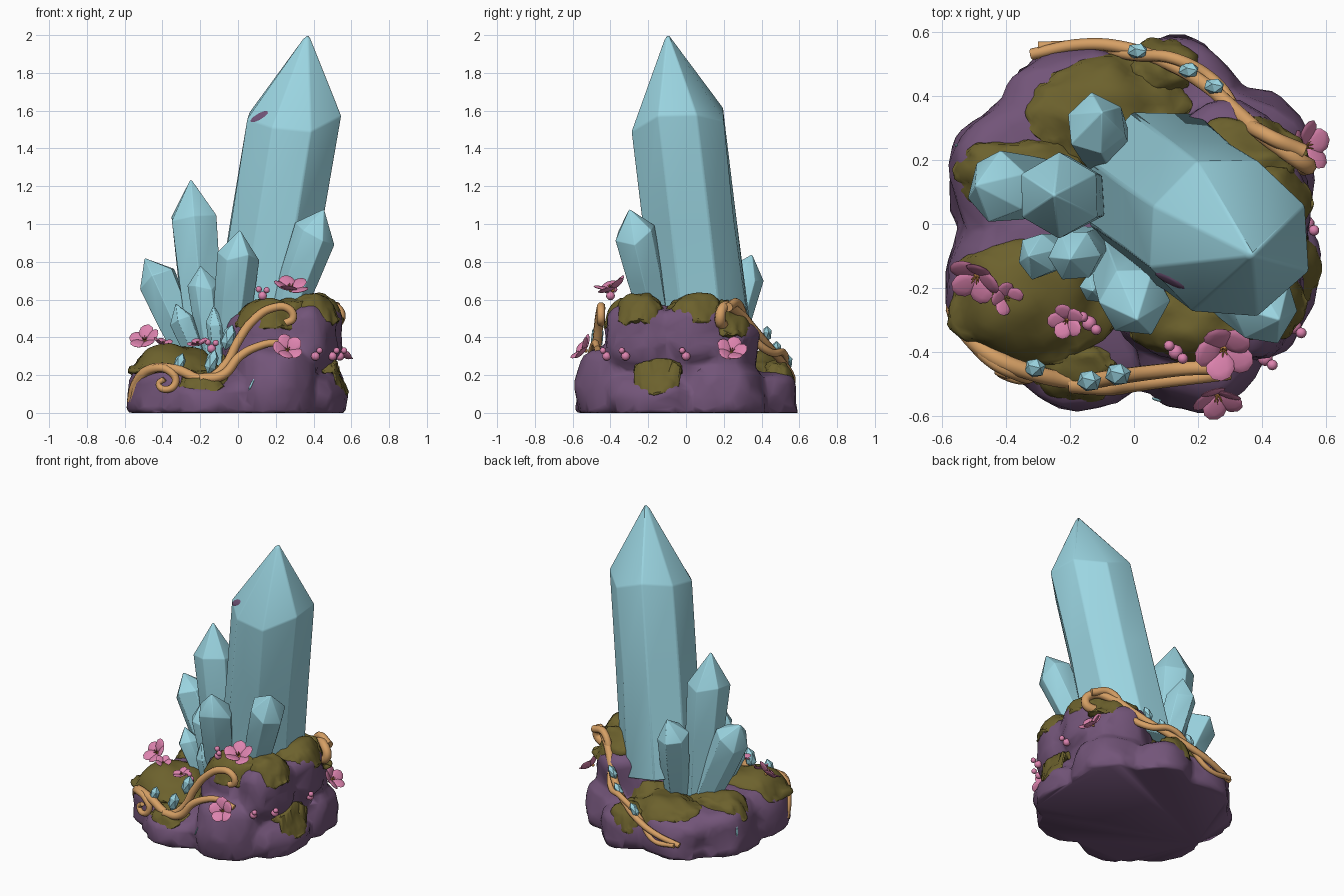
import bpy, bmesh, math, random
from mathutils import Vector, Matrix, noise
from mathutils.bvhtree import BVHTree

random.seed(4)
if "Cube" in bpy.data.objects:
    bpy.data.objects.remove(bpy.data.objects["Cube"])


def material(name, r, g, b):
    m = bpy.data.materials.new(name)
    m.use_nodes = True
    m.diffuse_color = (r, g, b, 1)
    m.node_tree.nodes["Principled BSDF"].inputs["Base Color"].default_value = (r, g, b, 1)
    return m


CRYSTAL = material("pale blue crystal", .33, .67, .76)
ROCK = material("purple rock", .17, .09, .19)
MOSS = material("olive moss", .15, .12, .026)
VINE = material("tan vine", .67, .35, .13)
PETAL = material("pink petal", .73, .23, .43)
HEART = material("amber flower heart", .55, .25, .06)


def smooth(obj, angle):
    bpy.ops.object.select_all(action='DESELECT')
    obj.select_set(True)
    bpy.context.view_layer.objects.active = obj
    bpy.ops.object.shade_smooth_by_angle(angle=math.radians(angle))


def finish(name, bm, mats, angle=40):
    bmesh.ops.recalc_face_normals(bm, faces=bm.faces[:])
    mesh = bpy.data.meshes.new(name)
    bm.to_mesh(mesh)
    bm.free()
    for m in mats:
        mesh.materials.append(m)
    obj = bpy.data.objects.new(name, mesh)
    bpy.context.collection.objects.link(obj)
    smooth(obj, angle)
    return obj


# Boulder: squared-off lumpy ball, cut flat at the ground
def boulder(bm, x, y, rx, ry, top, bottom=-.14):
    made = bmesh.ops.create_icosphere(bm, subdivisions=4, radius=1)
    seed = Vector((x, y, top)) * 9
    half = (top - bottom) / 2
    for v in made["verts"]:
        d = v.co.normalized()
        k = (math.hypot(d.x, d.y) ** 4 + d.z ** 4) ** -.25
        k *= 1.02 + .13 * noise.noise(d * 1.6 + seed) + .07 * noise.noise(d * 3 + seed)
        v.co = (x + d.x * k * rx, y + d.y * k * ry, max(top - half + d.z * k * half, 0))


# Moss cushion: ragged pad draped over the rock below it
def moss(name, ground, x, y, z, rx, ry):
    bm = bmesh.new()
    bmesh.ops.create_icosphere(bm, subdivisions=4, radius=1)
    seed = Vector((x, y, z)) * 13
    for v in bm.verts:
        d = v.co.normalized()
        flat = Vector((d.x, d.y, 0))
        rim = flat.length ** 4
        k = 1 + .18 * noise.noise(flat * 1.6 + seed) + .07 * noise.noise(flat * 6 + seed)
        px, py = x + d.x * k * rx, y + d.y * k * ry
        hit = ground.ray_cast(Vector((px, py, 1)), Vector((0, 0, -1)))[0]
        level = min(max(hit.z if hit else 0, z - .08), z + .04)
        h = d.z * (.045 if d.z > 0 else .03) + .012 - .02 * rim
        h += .02 * rim * noise.noise(flat * 6 + seed) + .014 * noise.noise(d * 2 + seed)
        v.co = (px, py, level + h)
    finish(name, bm, [MOSS], 60)


# Crystal: irregular prism along its axis, ending in an off-centre point
def crystal(name, base, shoulder, tip, r, start, sides=6, foot=.7):
    base, shoulder, tip = Vector(base), Vector(shoulder), Vector(tip)
    turn = Vector((0, 0, 1)).rotation_difference(shoulder - base)
    wobble = [random.uniform(.97, 1.06) for _ in range(sides)]
    lift = [random.uniform(-.25, .25) * r for _ in range(sides)]
    bm = bmesh.new()
    rings = []
    for t, scale in ((0, foot), (.55, (foot + 2) / 3), (1, 1)):
        ring = []
        for i in range(sides):
            a = math.tau * (i + start) / sides
            rr = r * scale * wobble[i] * random.uniform(.97, 1.03)
            local = Vector((math.cos(a) * rr, math.sin(a) * rr, lift[i] * t))
            ring.append(bm.verts.new(base.lerp(shoulder, t) + turn @ local))
        rings.append(ring)
    point = bm.verts.new(tip)
    bm.faces.new(rings[0])
    for i in range(sides):
        j = (i + 1) % sides
        for lo, hi in zip(rings, rings[1:]):
            bm.faces.new((lo[i], lo[j], hi[j], hi[i]))
        bm.faces.new((rings[-1][i], rings[-1][j], point))
    obj = finish(name, bm, [CRYSTAL], 42)
    bevel = obj.modifiers.new("soft edges", 'BEVEL')
    bevel.width = r * .03
    bevel.segments = 2
    bevel.limit_method = 'ANGLE'
    bevel.angle_limit = math.radians(25)
    return obj


# Vine: tapered round curve through the points, turned into a mesh
def vine(name, points, thick, end=.6):
    cu = bpy.data.curves.new(name, 'CURVE')
    cu.dimensions = '3D'
    cu.bevel_depth = thick
    cu.bevel_resolution = 2
    cu.resolution_u = 7
    cu.use_fill_caps = True
    sp = cu.splines.new('BEZIER')
    sp.bezier_points.add(len(points) - 1)
    for i, (bp, p) in enumerate(zip(sp.bezier_points, points)):
        bp.co = p
        bp.handle_left_type = bp.handle_right_type = 'AUTO'
        bp.radius = 1 + (end - 1) * i / (len(points) - 1)
    cu.materials.append(VINE)
    obj = bpy.data.objects.new(name, cu)
    bpy.context.collection.objects.link(obj)
    bpy.ops.object.select_all(action='DESELECT')
    obj.select_set(True)
    bpy.context.view_layer.objects.active = obj
    bpy.ops.object.convert(target='MESH')
    smooth(bpy.context.view_layer.objects.active, 50)


def ball(bm, mat, sx, sy, sz, index=0, sub=2):
    made = bmesh.ops.create_icosphere(bm, subdivisions=sub, radius=1,
                                      matrix=mat @ Matrix.Diagonal((sx, sy, sz, 1)))
    for f in {f for v in made["verts"] for f in v.link_faces}:
        f.material_index = index


def facing(loc, direction):
    return Matrix.Translation(loc) @ Vector(direction).to_track_quat('Z', 'Y').to_matrix().to_4x4()


# Flower: five cupped petals around a heart with stamens
def flower(name, loc, direction, s):
    bm = bmesh.new()
    frame = facing(loc, direction)
    for i in range(5):
        spin = frame @ Matrix.Rotation(math.tau * i / 5 + loc[0] * 7, 4, 'Z')
        tilt = Matrix.Rotation(-random.uniform(.15, .6), 4, 'Y')
        ball(bm, spin @ tilt @ Matrix.Translation((s * .56, 0, 0)), s * .48, s * .46, s * .08)
        stem = spin @ Matrix.Rotation(.4, 4, 'Y') @ Matrix.Translation((0, 0, s * .2))
        ball(bm, stem, s * .03, s * .03, s * .2, 1, 1)
    ball(bm, frame, s * .12, s * .12, s * .12, 1)
    finish(name, bm, [PETAL, HEART], 60)


def buds(name, loc):
    bm = bmesh.new()
    for dx, dy, dz, r in ((0, 0, 0, .024), (.022, -.02, .03, .017), (-.02, .02, .034, .017)):
        ball(bm, Matrix.Translation(Vector(loc) + Vector((dx, dy, dz))), r, r, r)
    finish(name, bm, [PETAL], 60)


# Thin coloured fleck lying on a surface
def fleck(name, spot, normal, along, length, width, mat):
    along = Vector(along)
    along = (along - along.dot(normal) * normal).normalized()
    axes = Matrix((along, normal.cross(along), normal)).transposed().to_4x4()
    bm = bmesh.new()
    ball(bm, Matrix.Translation(spot) @ axes, length, width, .004)
    finish(name, bm, [mat])


# Rock: low ring of boulders, a column and its overhanging caps, fused into one worn mass
bm = bmesh.new()
for row in ((0, 0, .49, .49, .22), (-.17, -.38, .23, .20, .15), (.20, -.36, .20, .22, .34),
            (.38, -.15, .19, .26, .20), (.35, .19, .21, .22, .25), (.12, .38, .21, .20, .22),
            (-.17, .33, .24, .22, .26), (-.36, .14, .21, .26, .28), (-.34, -.17, .24, .27, .29),
            (.19, -.03, .29, .35, .47), (.14, -.23, .20, .20, .54, .18), (.35, -.22, .17, .19, .57, .22),
            (.37, .04, .17, .21, .57, .27), (.29, .19, .21, .18, .51, .1)):
    boulder(bm, *row)
rock = finish("rock_base", bm, [ROCK])
fuse = rock.modifiers.new("fuse", 'REMESH')
fuse.mode = 'VOXEL'
fuse.voxel_size = .018
fuse.use_smooth_shade = True
wear = rock.modifiers.new("wear", 'SMOOTH')
wear.factor = .5
wear.iterations = 4
facet = rock.modifiers.new("facet", 'DECIMATE')
facet.ratio = .08
bpy.context.view_layer.update()
ground = BVHTree.FromObject(rock, bpy.context.evaluated_depsgraph_get())

# Moss cushions
for i, row in enumerate(((-.31, -.23, .30, .27, .20), (-.36, .15, .29, .20, .12),
                         (-.08, .35, .27, .25, .17), (.09, .49, .21, .11, .09),
                         (.17, -.31, .54, .18, .12), (.40, -.24, .57, .14, .13),
                         (.41, .05, .57, .14, .15), (.35, .23, .50, .18, .11),
                         (.47, -.15, .19, .11, .14), (-.18, -.46, .14, .13, .10))):
    moss(f"moss_{i + 1}", ground, *row)

# Crystal cluster
main = crystal("main_crystal", (.095, .10, .35), (.29, -.04, 1.57), (.37, -.10, 2.014), .256, .5, 8, 1.04)
for i, row in enumerate((((-.17, .09, .25), (-.235, .09, 1.04), (-.25, .09, 1.24), .135),
                         ((-.22, .11, .25), (-.425, .12, .71), (-.495, .12, .82), .112),
                         ((-.06, -.10, .3), (0, -.245, .84), (.01, -.30, .97), .115),
                         ((.23, -.15, .45), (.41, -.265, .95), (.455, -.30, 1.08), .112),
                         ((-.06, .19, .25), (-.115, .31, .72), (-.10, .35, .84), .098),
                         ((-.13, -.06, .25), (-.185, -.10, .67), (-.20, -.11, .78), .082),
                         ((-.20, -.08, .25), (-.30, -.10, .49), (-.33, -.10, .58), .07),
                         ((-.10, -.16, .25), (-.12, -.20, .48), (-.13, -.21, .57), .05))):
    crystal(f"small_crystal_{i + 1}", *row, random.random())

# Dark streak on the main crystal, pale flecks on the rock
bpy.context.view_layer.update()
_, spot, normal, _ = main.closest_point_on_mesh(Vector((.11, -.18, 1.57)))
fleck("crystal_streak", spot, normal, (1, -.7, .7), .058, .022, ROCK)
for i, (loc, along) in enumerate((((.02, -.6, .16), (.6, 0, 1)), ((-.6, .27, .16), (0, 0, 1)),
                                  ((.03, .62, .17), (0, 0, 1)))):
    spot, normal, _, _ = ground.find_nearest(Vector(loc))
    fleck(f"rock_fleck_{i + 1}", spot, normal, along, .035, .007, CRYSTAL)

# Front vines with curled ends
vine("front_vine_long", [(-.56, -.26, .06), (-.54, -.31, .15), (-.46, -.40, .23), (-.33, -.46, .23),
                         (-.17, -.49, .18), (-.07, -.48, .25), (0, -.47, .38), (.08, -.46, .49),
                         (.18, -.45, .555), (.27, -.45, .55), (.29, -.45, .50), (.25, -.45, .475)], .03, .7)
vine("front_vine_branch", [(-.2, -.50, .18), (-.08, -.51, .20), (.01, -.50, .30), (.1, -.49, .35),
                           (.2, -.48, .37), (.3, -.47, .34)], .028)
vine("front_vine_curl", [(-.55, -.28, .05), (-.52, -.34, .17), (-.44, -.43, .235), (-.36, -.47, .22),
                         (-.33, -.48, .165), (-.37, -.48, .125), (-.42, -.46, .15), (-.39, -.47, .18)], .026)
# Rear vines, two strands winding round each other
rear = [(.46, .20, .46), (.54, .18, .50), (.51, .20, .56), (.40, .28, .53), (.31, .36, .44), (.23, .43, .36),
        (.11, .50, .28), (-.03, .55, .21), (-.16, .56, .16), (-.32, .53, .11)]
vine("rear_vine", rear, .03)
vine("rear_vine_twin", [(x + .02, y + .025 * math.cos(i * 1.8), z + .05 * math.sin(i * 1.8))
                        for i, (x, y, z) in enumerate(rear[2:])], .025)

# Small gems held by the vines
for i, (x, y, z, s) in enumerate(((-.05, -.47, .40, .038), (-.14, -.49, .27, .036), (-.31, -.45, .26, .032),
                                  (.01, .54, .27, .026), (.17, .48, .34, .026), (.25, .43, .42, .026))):
    bm = bmesh.new()
    ball(bm, facing((x, y, z), (.3 if y < 0 else .7, 0, 1)), s, s, s * 1.9, 0, 1)
    finish(f"vine_gem_{i + 1}", bm, [CRYSTAL], 20)

# Blossoms and buds
for i, row in enumerate((((.28, -.39, .65), (0, -.4, 1), .10), ((.26, -.53, .33), (.2, -1, .6), .088),
                         ((-.49, -.16, .38), (-.3, -.8, .8), .09), ((-.40, -.23, .36), (.3, -.3, 1), .058),
                         ((-.21, -.30, .36), (-.2, -.4, 1), .06), ((.53, .24, .32), (1, .2, .7), .088))):
    flower(f"flower_{i + 1}", *row)
for i, loc in enumerate(((.13, -.40, .62), (.41, -.42, .30), (.54, 0, .30), (-.14, -.31, .34),
                         (.50, -.32, .30))):
    buds(f"buds_{i + 1}", loc)
